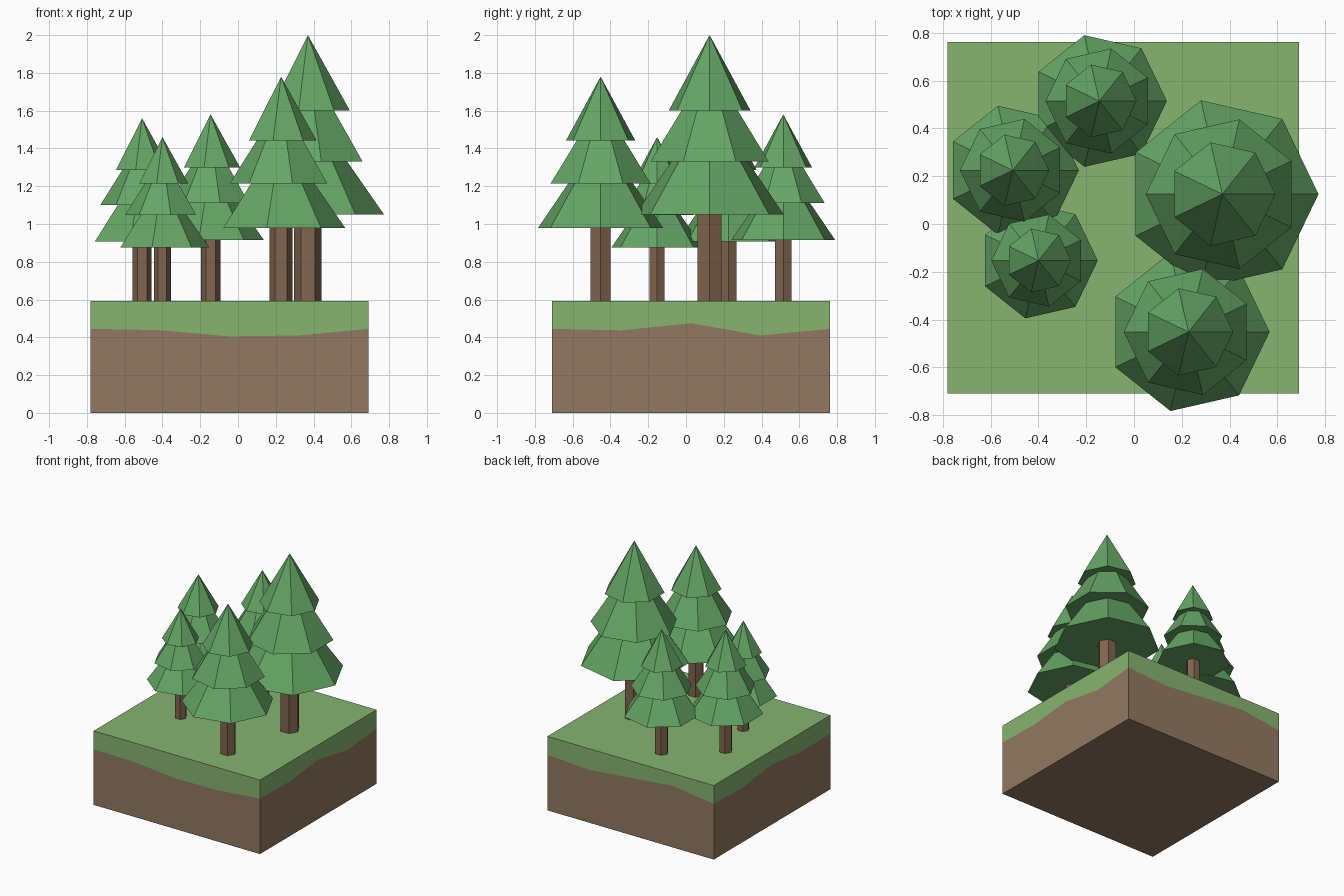
import bpy, bmesh, math

if "Cube" in bpy.data.objects:
    bpy.data.objects.remove(bpy.data.objects["Cube"])


def material(name, rgb):
    m = bpy.data.materials.new(name)
    m.diffuse_color = (*rgb, 1)
    m.use_nodes = True
    m.node_tree.nodes["Principled BSDF"].inputs["Base Color"].default_value = m.diffuse_color
    return m


GRASS = material("grass", (0.24, 0.46, 0.16))
SOIL = material("soil", (0.29, 0.19, 0.12))
BARK = material("bark", (0.22, 0.13, 0.075))
LEAF = material("leaf", (0.13, 0.38, 0.13))


def finish(bm, name, mat):
    bmesh.ops.recalc_face_normals(bm, faces=bm.faces)
    mesh = bpy.data.meshes.new(name)
    bm.to_mesh(mesh)
    bm.free()
    mesh.materials.append(mat)
    obj = bpy.data.objects.new(name, mesh)
    bpy.context.collection.objects.link(obj)
    return obj


def prism(bm, x, y, z0, z1, r0, r1, sides, turn=0.0):
    """Add a closed cone, frustum or prism standing on z0."""
    def ring(z, r):
        return [bm.verts.new((x + r * math.cos(turn + 2 * math.pi * i / sides),
                              y + r * math.sin(turn + 2 * math.pi * i / sides), z))
                for i in range(sides)]
    low = ring(z0, r0)
    bm.faces.new(low[::-1])
    high = ring(z1, r1) if r1 else [bm.verts.new((x, y, z1))]
    if r1:
        bm.faces.new(high)
    for i in range(sides):
        j = (i + 1) % sides
        bm.faces.new((low[i], low[j], high[j], high[i]) if r1 else (low[i], low[j], high[0]))


# Ground block: perimeter walked front, right, back, left with a wavy grass line
X0, X1, Y0, Y1, TOP = -0.78, 0.692, -0.71, 0.763, 0.592
corners = [(X0, Y0), (X1, Y0), (X1, Y1), (X0, Y1)]
wave = [0.445, 0.438, 0.405, 0.41,    # front
        0.445, 0.437, 0.475, 0.41,    # right
        0.445, 0.422, 0.457, 0.492,   # back
        0.445, 0.437, 0.48, 0.44]     # left
outline = []
for s in range(4):
    a, b = corners[s], corners[(s + 1) % 4]
    for k in range(4):
        t = k / 4
        outline.append((a[0] + (b[0] - a[0]) * t, a[1] + (b[1] - a[1]) * t))


def layer(name, cap_z, mat, flip):
    """Side band between the wavy line and a flat cap."""
    bm = bmesh.new()
    seam = [bm.verts.new((x, y, z)) for (x, y), z in zip(outline, wave)]
    cap = [bm.verts.new((x, y, cap_z)) for x, y in outline]
    faces = [bm.faces.new(cap)]
    for i in range(16):
        j = (i + 1) % 16
        faces.append(bm.faces.new((seam[i], seam[j], cap[j], cap[i])))
    obj = finish(bm, name, mat)
    if (obj.data.polygons[0].normal.z < 0) != flip:
        obj.data.flip_normals()


layer("soil_base", 0.0, SOIL, True)
layer("grass_layer", TOP, GRASS, False)

# Trees: the same design scaled by height; (x, y, tip height)
trees = [(0.37, 0.125, 2.0), (0.228, -0.452, 1.78), (-0.145, 0.515, 1.58),
         (-0.508, 0.225, 1.56), (-0.40, -0.153, 1.46)]
# Foliage tiers as fractions of tree height: base, tip, radius, turn in half steps
tiers = [(0.326, 0.737, 0.286, 0), (0.525, 0.89, 0.228, 1), (0.716, 1.0, 0.158, 0)]

for n, (x, y, tip) in enumerate(trees, 1):
    h = tip - TOP
    bm = bmesh.new()
    prism(bm, x, y, TOP - 0.01, TOP + 0.4 * h, 0.052 * h, 0.052 * h, 6)
    finish(bm, f"trunk_{n}", BARK)
    bm = bmesh.new()
    for base, top, r, half in tiers:
        prism(bm, x, y, TOP + base * h, TOP + top * h, r * h, 0, 7, half * math.pi / 7)
    finish(bm, f"foliage_{n}", LEAF)
